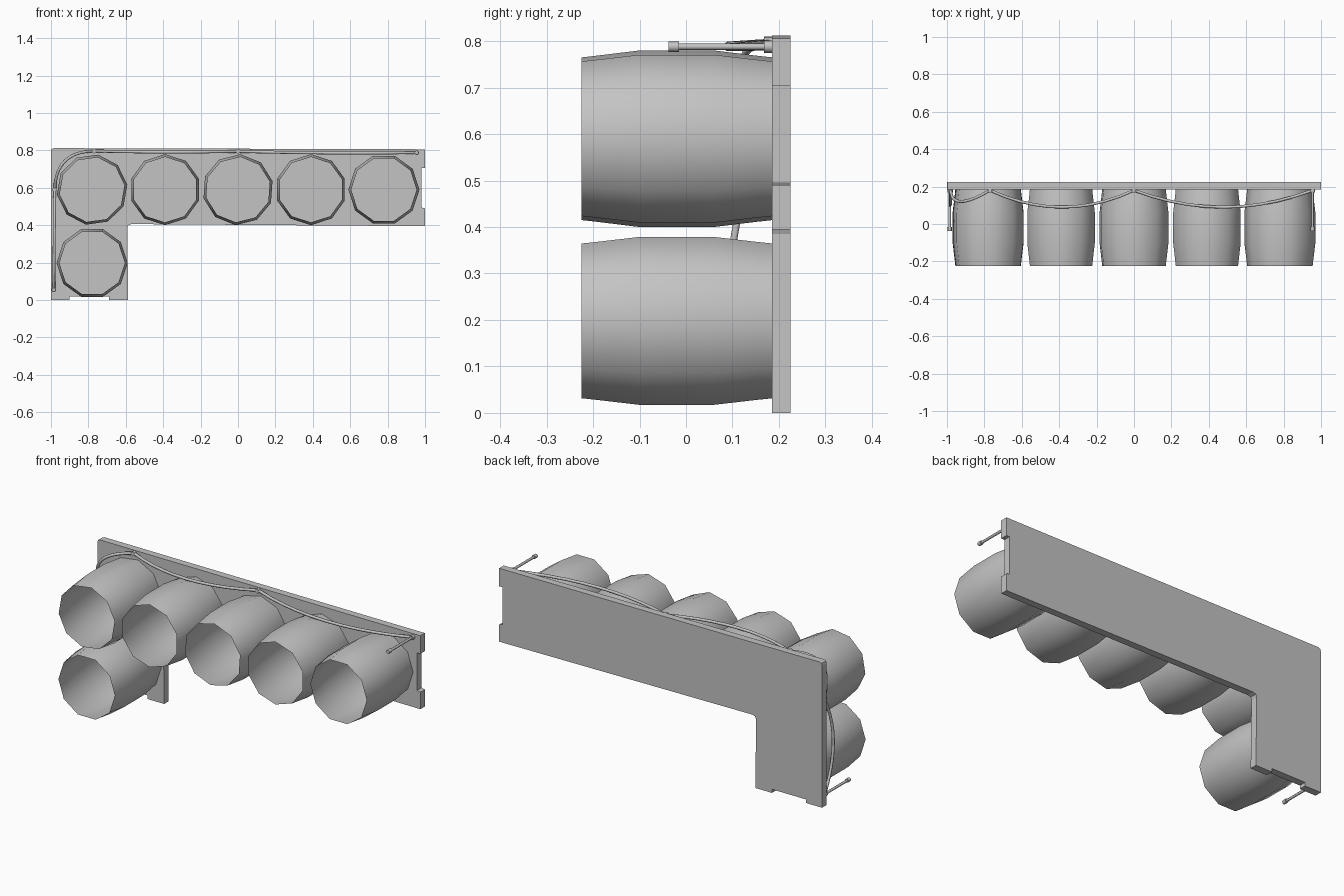
import bpy
import bmesh
import math
from mathutils import Vector

cube = bpy.data.objects.get("Cube")
if cube:
    bpy.data.objects.remove(cube, do_unlink=True)

grey = bpy.data.materials.new("plain grey")
grey.use_nodes = True
colour = (0.55, 0.55, 0.55, 1)
grey.diffuse_color = colour
grey.node_tree.nodes["Principled BSDF"].inputs["Base Color"].default_value = colour


def finish(bm, name, smooth=None):
    bmesh.ops.recalc_face_normals(bm, faces=bm.faces)
    mesh = bpy.data.meshes.new(name)
    bm.to_mesh(mesh)
    bm.free()
    mesh.materials.append(grey)
    obj = bpy.data.objects.new(name, mesh)
    bpy.context.collection.objects.link(obj)
    if smooth:
        bpy.ops.object.select_all(action='DESELECT')
        obj.select_set(True)
        bpy.context.view_layer.objects.active = obj
        bpy.ops.object.shade_smooth_by_angle(angle=math.radians(smooth))
    return obj


def tube(name, points, radius, sides=8, smooth=50):
    """Round rod swept along a path, with closed ends."""
    bm = bmesh.new()
    rings = []
    for i, p in enumerate(points):
        along = (points[min(i + 1, len(points) - 1)] - points[max(i - 1, 0)]).normalized()
        # A diagonal reference keeps the section from twisting on every run
        u = along.cross(Vector((1, -2, 1))).normalized()
        v = along.cross(u)
        rings.append([bm.verts.new(p + radius * (u * math.cos(a) + v * math.sin(a)))
                      for a in (math.tau * k / sides for k in range(sides))])
    for a, b in zip(rings, rings[1:]):
        for k in range(sides):
            n = (k + 1) % sides
            bm.faces.new((a[k], a[n], b[n], b[k]))
    bm.faces.new(rings[0])
    bm.faces.new(rings[-1])
    return finish(bm, name, smooth)


# Flat L-shaped backing panel with shallow notches on its two ends
outline = [(-1, 0), (-0.9, 0), (-0.9, 0.02), (-0.69, 0.02), (-0.69, 0),
           (-0.587, 0), (-0.592, 0.385), (-0.586, 0.4), (-0.57, 0.406),
           (1, 0.395), (1, 0.49), (0.98, 0.495), (0.98, 0.705), (1, 0.705),
           (1, 0.806), (-0.985, 0.812), (-0.997, 0.807), (-1, 0.795)]
bm = bmesh.new()
face = bm.faces.new([bm.verts.new((x, 0.225, z)) for x, z in outline])
grown = bmesh.ops.extrude_face_region(bm, geom=[face], use_keep_orig=True)
bmesh.ops.translate(bm, vec=(0, -0.04, 0),
                    verts=[g for g in grown["geom"] if isinstance(g, bmesh.types.BMVert)])
finish(bm, "back_panel")

# Bulging ten-sided open barrels
PROFILE = [(-0.225, 0.175), (-0.19, 0.179), (-0.1, 0.19),
           (0.06, 0.19), (0.15, 0.179), (0.187, 0.175)]


def barrel(name, x, z, turn, sides=10):
    bm = bmesh.new()
    rings = [[bm.verts.new((x + r * math.cos(a), y, z + r * math.sin(a)))
              for a in (math.radians(turn) + math.tau * k / sides for k in range(sides))]
             for y, r in PROFILE]
    for a, b in zip(rings, rings[1:]):
        for k in range(sides):
            n = (k + 1) % sides
            bm.faces.new((a[k], a[n], b[n], b[k]))
    finish(bm, name, 60)


for i, turn in enumerate((8, 18, 14, 18, 0)):
    barrel(f"upper_barrel_{i + 1}", -0.78 + 0.39 * i, 0.59, turn)
barrel("lower_barrel", -0.78, 0.198, 0)

# Cable drooping between pins around the top and right edges
pins = [Vector(p) for p in ((0.955, 0.18, 0.788), (0, 0.18, 0.795), (-0.77, 0.18, 0.797),
                            (-0.98, 0.18, 0.59), (-0.985, 0.18, 0.055))]
sags = [Vector(s) for s in ((0, -0.09, -0.005), (0, -0.09, -0.005),
                            (-0.05, -0.06, 0.05), (0, -0.08, 0))]
STEPS = 10
for i, sag in enumerate(sags):
    path = [pins[i].lerp(pins[i + 1], k / STEPS) + sag * 4 * (k / STEPS) * (1 - k / STEPS)
            for k in range(STEPS + 1)]
    tube(f"cable_span_{i + 1}", path, 0.008)

# Short pins holding the cable to the panel
for i, p in enumerate(pins):
    tube(f"cable_pin_{i + 1}", [p + Vector((0, -0.012, 0)), p + Vector((0, 0.01, 0))], 0.013)

# Loose cable ends pointing forward, with small knobs
for name, p in (("left", pins[0]), ("right", pins[-1])):
    tip = Vector((p.x, -0.03, p.z))
    tube(f"{name}_cable_end", [p, tip], 0.007)
    tube(f"{name}_end_knob", [tip + Vector((0, 0.015, 0)), tip - Vector((0, 0.008, 0))], 0.011)
